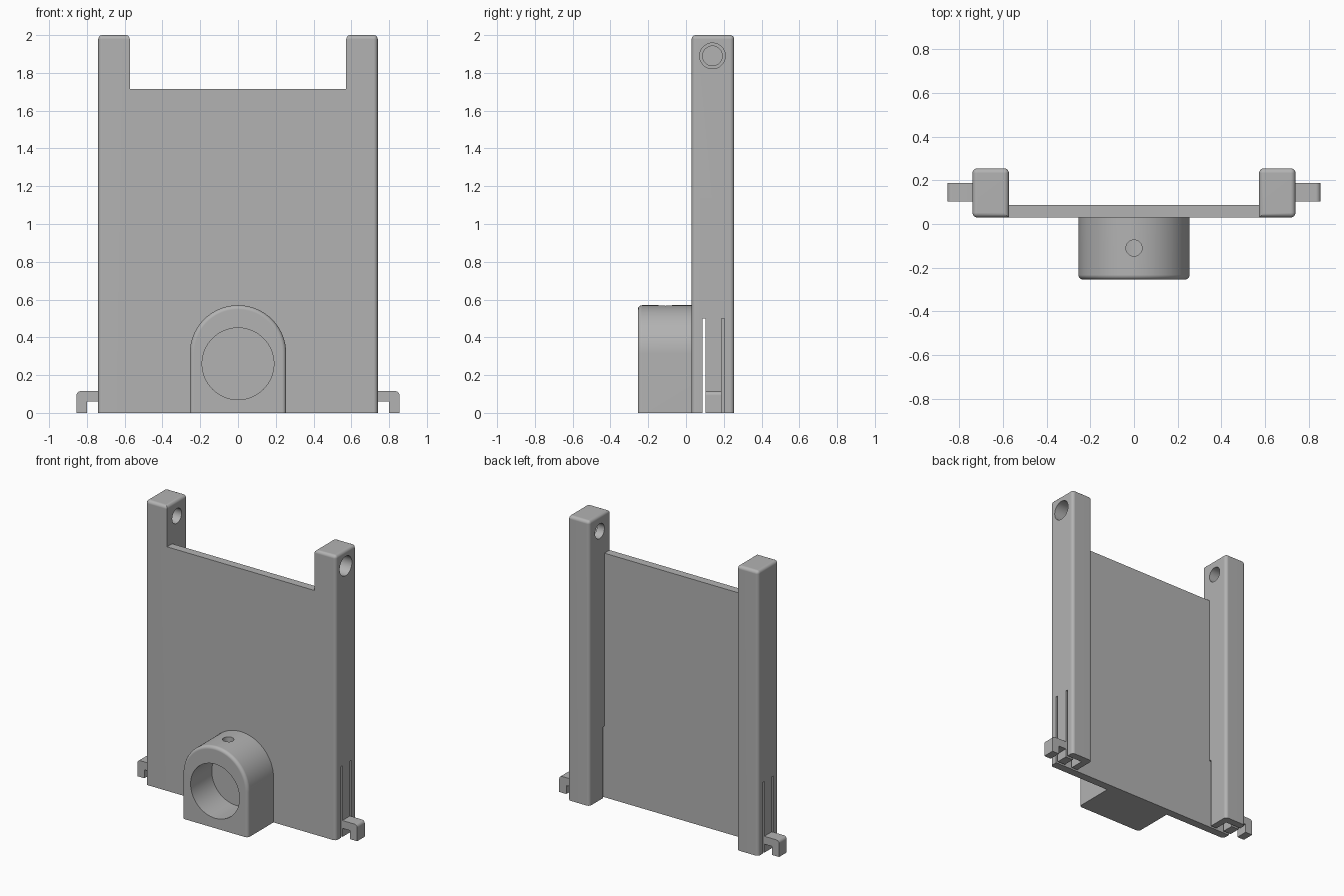
import bpy, bmesh, math
from mathutils import Matrix, Vector

cube = bpy.data.objects.get("Cube")
if cube:
    bpy.data.objects.remove(cube, do_unlink=True)

grey = bpy.data.materials.new("plain_grey")
grey.use_nodes = True
grey.diffuse_color = (0.45, 0.45, 0.45, 1)
grey.node_tree.nodes["Principled BSDF"].inputs["Base Color"].default_value = (0.45, 0.45, 0.45, 1)


def make(name, bm):
    bmesh.ops.recalc_face_normals(bm, faces=bm.faces)
    mesh = bpy.data.meshes.new(name)
    bm.to_mesh(mesh)
    bm.free()
    mesh.materials.append(grey)
    ob = bpy.data.objects.new(name, mesh)
    bpy.context.collection.objects.link(ob)
    return ob


def prism(points, y0, y1):
    """Extrude an (x, z) outline along y."""
    bm = bmesh.new()
    face = bm.faces.new([bm.verts.new((x, y0, z)) for x, z in points])
    out = bmesh.ops.extrude_face_region(bm, geom=[face])
    verts = [v for v in out["geom"] if isinstance(v, bmesh.types.BMVert)]
    bmesh.ops.translate(bm, verts=verts, vec=(0, y1 - y0, 0))
    bmesh.ops.recalc_face_normals(bm, faces=bm.faces)
    return bm


def box(x0, x1, y0, y1, z0, z1):
    return prism([(x0, z0), (x1, z0), (x1, z1), (x0, z1)], y0, y1)


def rod(start, end, radius):
    start, end = Vector(start), Vector(end)
    axis = end - start
    turn = axis.to_track_quat("Z", "Y").to_matrix().to_4x4()
    bm = bmesh.new()
    bmesh.ops.create_cone(bm, cap_ends=True, segments=64, radius1=radius, radius2=radius,
                          depth=axis.length, matrix=Matrix.Translation((start + end) / 2) @ turn)
    return bm


def round_edges(bm, rule, radius=0.022):
    edges = [e for e in bm.edges if rule(*(v.co for v in e.verts))]
    bmesh.ops.bevel(bm, geom=edges, offset=radius, segments=5, profile=0.5, affect="EDGES")


def cut(ob, cutters):
    bpy.context.view_layer.objects.active = ob
    for bm in cutters:
        tool = make("cutter", bm)
        tool.hide_render = True
        mod = ob.modifiers.new("cut", "BOOLEAN")
        mod.operation, mod.solver, mod.object = "DIFFERENCE", "EXACT", tool
        bpy.ops.object.modifier_apply(modifier=mod.name)
        bpy.data.objects.remove(tool, do_unlink=True)


def smooth(ob):
    bpy.ops.object.select_all(action="DESELECT")
    ob.select_set(True)
    bpy.context.view_layer.objects.active = ob
    bpy.ops.object.shade_smooth_by_angle(angle=math.radians(35))
    mod = ob.modifiers.new("even_shading", "WEIGHTED_NORMAL")
    mod.keep_sharp = True


INNER, OUTER, TOP = 0.573, 0.74, 2.0
FRONT, BACK, PANEL_BACK = 0.03, 0.255, 0.087

# Flat panel between the posts
make("back_panel", box(-INNER, INNER, FRONT, PANEL_BACK, 0, 1.715))

# Posts with pin holes, spring tongues and hooked clips
for side, label in ((1, "left"), (-1, "right")):
    bm = box(side * INNER, side * OUTER, FRONT, BACK, 0, TOP)

    def post_rule(a, b):
        if a.z > 1.9 and b.z > 1.9:
            return True
        upright = abs(a.z - b.z) > 1
        return upright and not (abs(a.x) < 0.6 and a.y < 0.1)

    round_edges(bm, post_rule)
    post = make(label + "_post", bm)

    # Slots either side of the tongue, and the gap behind it
    cutters = [
        box(side * 0.5, side * 0.8, PANEL_BACK, 0.103, -0.1, 0.5),
        box(side * 0.62, side * 0.8, 0.187, 0.203, -0.1, 0.5),
        box(side * 0.62, side * 0.68, 0.095, 0.195, -0.1, 0.5),
    ]
    # Pin hole: stepped and through on one side, blind on the other
    y, z = 0.14, 1.89
    if side > 0:
        cutters += [rod((0.5, y, z), (0.8, y, z), 0.052), rod((0.63, y, z), (0.8, y, z), 0.068)]
    else:
        cutters.append(rod((-0.5, y, z), (-0.68, y, z), 0.052))
    cut(post, cutters)
    smooth(post)

    hook = [(0.73, 0.06), (0.8, 0.06), (0.8, 0), (0.855, 0), (0.855, 0.115), (0.73, 0.115)]
    bm = prism([(side * x, z) for x, z in hook], 0.103, 0.187)
    round_edges(bm, lambda a, b: min(a.z, b.z) > 0.1 and min(abs(a.x), abs(b.x)) > 0.85)
    smooth(make(label + "_clip", bm))

# Arched socket on the front
radius, centre = 0.255, 0.315
arch = [(-radius, 0), (radius, 0)]
for i in range(41):
    a = math.pi * i / 40
    arch.append((radius * math.cos(a), centre + radius * math.sin(a)))
bm = prism(arch, -0.255, 0.05)
round_edges(bm, lambda a, b: max(a.y, b.y) < 0 and max(a.z, b.z) > 0.01)
socket = make("front_socket", bm)
cut(socket, [
    rod((0, -0.4, 0.26), (0, -0.02, 0.26), 0.19),
    rod((0, -0.11, 0.35), (0, -0.11, 0.7), 0.037),
])
smooth(socket)
